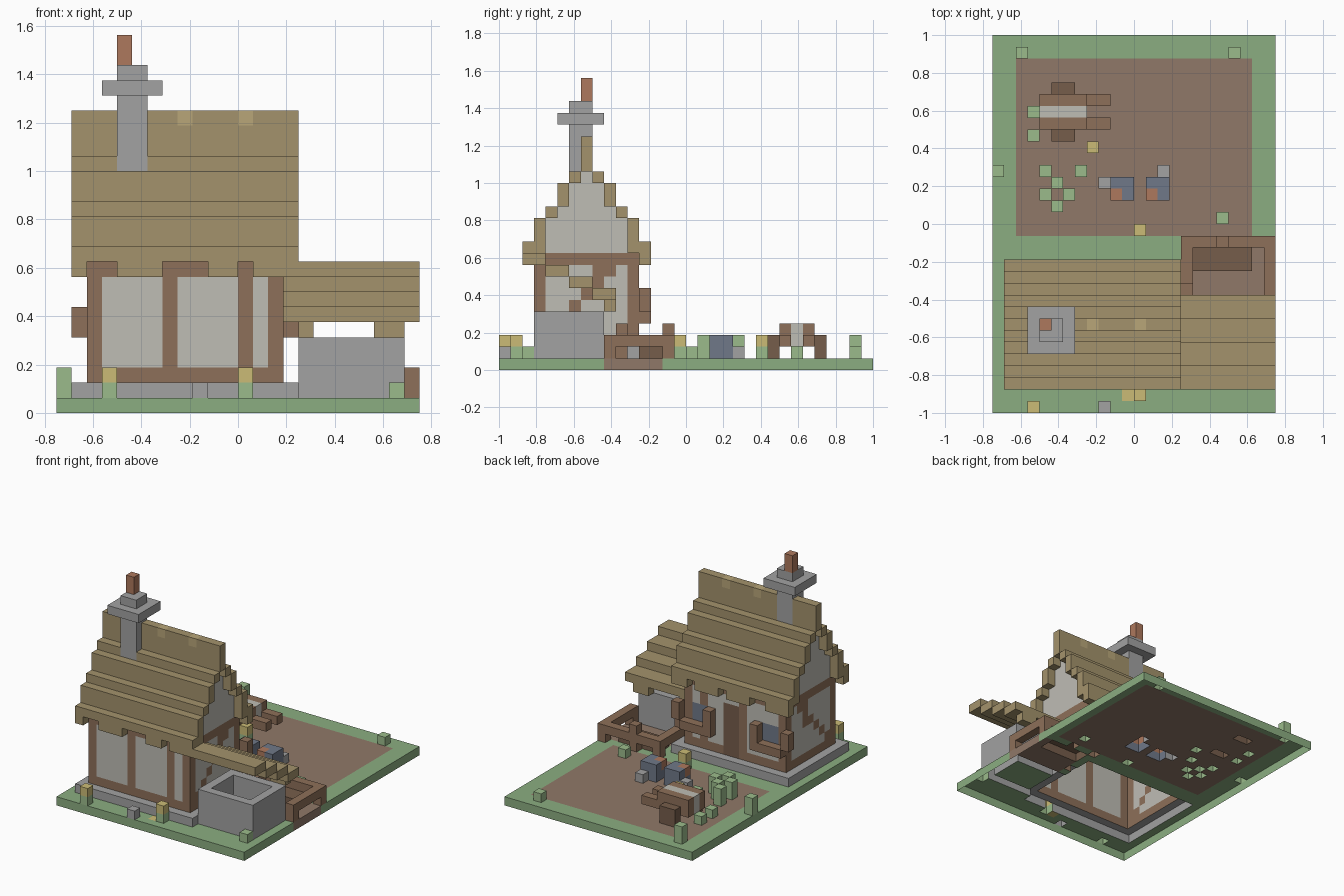
import bpy, bmesh

if "Cube" in bpy.data.objects:
    bpy.data.objects.remove(bpy.data.objects["Cube"])

U = 0.0625      # edge of one block
grid = {}       # block cell -> part name
parts = {}      # part name -> colour


def part(name, color, *boxes):
    """Fill boxes (x0, x1, y0, y1, z0, z1) with one part; later parts replace earlier ones."""
    parts[name] = color
    for x0, x1, y0, y1, z0, z1 in boxes:
        for x in range(x0, x1):
            for y in range(y0, y1):
                for z in range(z0, z1):
                    grid[x, y, z] = name


def mir(y0, y1):
    """Mirror a y range across the ridge."""
    return -17 - y1, -17 - y0


GRASS, DIRT = (.26, .42, .22, 1), (.28, .19, .14, 1)
STONE, PALE = (.36, .36, .36, 1), (.52, .51, .46, 1)
WOOD, DARK = (.27, .16, .10, 1), (.18, .11, .07, 1)
THATCH, STRAW = (.37, .29, .15, 1), (.48, .38, .19, 1)
LEAF, YELLOW = (.33, .50, .26, 1), (.60, .50, .18, 1)
BLUE, BRICK = (.16, .19, .25, 1), (.42, .19, .11, 1)

# Ground
part("grass", GRASS, (-12, 12, -16, 16, 0, 1))
part("yard_dirt", DIRT, (-10, 10, -1, 14, 0, 1), (5, 12, -7, -2, 0, 1))
part("ground_flower", YELLOW, (-1, 0, -15, -14, 0, 1))

# House body: stone base, plaster walls and stepped gable core
part("foundation", STONE, (-11, 4, -14, -3, 1, 2))
part("plaster_walls", PALE, (-10, 3, -13, -4, 2, 10))
part("gable_plaster", PALE, (-10, 3, -12, -5, 10, 13), (-10, 3, -11, -6, 13, 14),
     (-10, 3, -10, -7, 14, 16), (-10, 3, -9, -8, 16, 17))

# Timber frame: posts, sills, top beams and stepped braces
frame = []
for y in (-13, -5):
    frame += [(x, x + 1, y, y + 1, 2, 10) for x in (-10, -5, 0, 2)]
    frame += [(-10, 3, y, y + 1, z, z + 1) for z in (2, 9)]
for x in (-10, 2):
    frame += [(x, x + 1, -13, -4, z, z + 1) for z in (2, 9)]
    frame += [(x, x + 1, -8, -7, 6, 10)]
    frame += [(x, x + 1, -7 - k, -6 - k, 8 - k, 9 - k) for k in range(6)]
part("timber_frame", WOOD, *frame)

# Door, windows, shutters and sills on the yard side
part("door", DARK, (-4, -2, -5, -4, 2, 8))
part("window_glass", BLUE, (-9, -7, -5, -4, 5, 7), (0, 2, -5, -4, 5, 7))
part("shutters", WOOD, *[(x, x + 1, -4, -3, 5, 7) for x in (-11, -7, -1, 3)])
part("window_sills", WOOD, (-10, -6, -4, -3, 4, 5), (-1, 3, -4, -3, 4, 5))

# Main thatched roof, both slopes from one stepped profile
roof = [(-11, 4, -9, -8, 17, 20)]
for y, z0, z1 in ((-14, 10, 11), (-13, 10, 13), (-12, 13, 14), (-11, 14, 16), (-10, 16, 17)):
    roof += [(-11, 4, y, y + 1, z0, z1), (-11, 4, *mir(y, y + 1), z0, z1)]
part("main_roof", THATCH, *roof)
tabs = [(x, x + 1, -14, -13, 9, 10) for x in range(-11, 4) if x not in (-10, -9, -5, -4, -3, 0)]
tabs += [(x, x + 1, -4, -3, 9, 10) for x in range(-11, 4) if x not in (-8, -7, -3, 1)]
part("eave_fringe", THATCH, *tabs)
part("ridge_straw", STRAW, (-4, -3, -9, -8, 19, 20), (0, 1, -9, -8, 19, 20))

# Chimney
part("chimney", STONE, (-8, -6, -10, -8, 14, 23), (-9, -5, -11, -7, 21, 22))
part("chimney_pot", BRICK, (-8, -7, -9, -8, 23, 25))

# Side shelter: stepped roof over a stone enclosure
part("shelter_roof", THATCH, *[(3, 12, -14 + 2 * k, -12 + 2 * k, 9 - k, 10 - k) for k in range(4)])
part("shelter_fringe", THATCH, (4, 5, -7, -6, 5, 6), (9, 11, -7, -6, 5, 6))
part("stone_enclosure", STONE, (4, 11, -13, -12, 1, 5), (4, 11, -8, -7, 1, 5),
     (4, 5, -13, -7, 1, 5), (10, 11, -13, -7, 1, 5))

# Pen with rails, posts and trough
part("pen_rails", WOOD, (4, 12, -2, -1, 2, 3), (11, 12, -7, -1, 2, 3), (4, 5, -6, -1, 2, 3))
part("pen_posts", WOOD, *[(x, x + 1, -2, -1, 1, 3) for x in (4, 11)],
     (7, 8, -2, -1, 1, 4), (11, 12, -7, -6, 1, 3), (4, 5, -6, -5, 1, 4))
part("trough", DARK, (5, 10, -4, -2, 1, 2))

# Hand cart
part("cart_body", WOOD, (-8, -4, 8, 9, 2, 4), (-8, -4, 10, 11, 2, 4))
part("cart_load", PALE, (-8, -4, 9, 10, 2, 4))
part("cart_handles", WOOD, (-4, -2, 8, 9, 2, 3), (-4, -2, 10, 11, 2, 3))
part("cart_wheels", DARK, (-7, -5, 7, 8, 1, 3), (-7, -5, 11, 12, 1, 3))

# Two crates with pieces beside them
part("crates", BLUE, (-2, 0, 2, 4, 1, 3), (1, 3, 2, 4, 1, 3))
part("crate_corners", BRICK, (-2, -1, 2, 3, 2, 3), (1, 2, 2, 3, 2, 3))
part("stones", STONE, (-3, -2, 3, 4, 1, 2), (2, 3, 4, 5, 1, 2), (-3, -2, -16, -15, 1, 2))

# Plants
tall = [(-10, 14), (-12, 4), (-8, 4), (-7, 3), (-8, 2), (-6, 2), (-7, 1)]
low = [(8, 14), (10, -14), (7, 0), (-5, 4), (-9, 7), (-9, 9)]
flowers = [(-9, -16), (0, -15), (-4, 6), (0, -1)]
part("tall_plants", LEAF, *[(x, x + 1, y, y + 1, 1, 3) for x, y in tall])
part("low_plants", LEAF, *[(x, x + 1, y, y + 1, 1, 2) for x, y in low + flowers])
part("flower_heads", YELLOW, *[(x, x + 1, y, y + 1, 2, 3) for x, y in flowers])


def exposed_quads(cell):
    """Corner loops of the block sides that touch no other block; the base is open."""
    for axis in range(3):
        for step in (-1, 1):
            n = list(cell)
            n[axis] += step
            if tuple(n) in grid or n[2] < 0:
                continue
            a, b = (axis + 1) % 3, (axis + 2) % 3
            quad = []
            for i, j in ((0, 0), (1, 0), (1, 1), (0, 1))[::step]:
                p = list(cell)
                p[axis] += step > 0
                p[a] += i
                p[b] += j
                quad.append(tuple(p))
            yield quad


# One mesh object per part, outer skin only
for name, color in parts.items():
    bm = bmesh.new()
    verts = {}
    for cell in [c for c, owner in grid.items() if owner == name]:
        for quad in exposed_quads(cell):
            for p in quad:
                if p not in verts:
                    verts[p] = bm.verts.new([v * U for v in p])
            bm.faces.new([verts[p] for p in quad])
    mesh = bpy.data.meshes.new(name)
    bm.to_mesh(mesh)
    bm.free()
    mat = bpy.data.materials.new(name)
    mat.diffuse_color = color
    mat.use_nodes = True
    mat.node_tree.nodes["Principled BSDF"].inputs["Base Color"].default_value = mat.diffuse_color
    mesh.materials.append(mat)
    bpy.context.collection.objects.link(bpy.data.objects.new(name, mesh))
